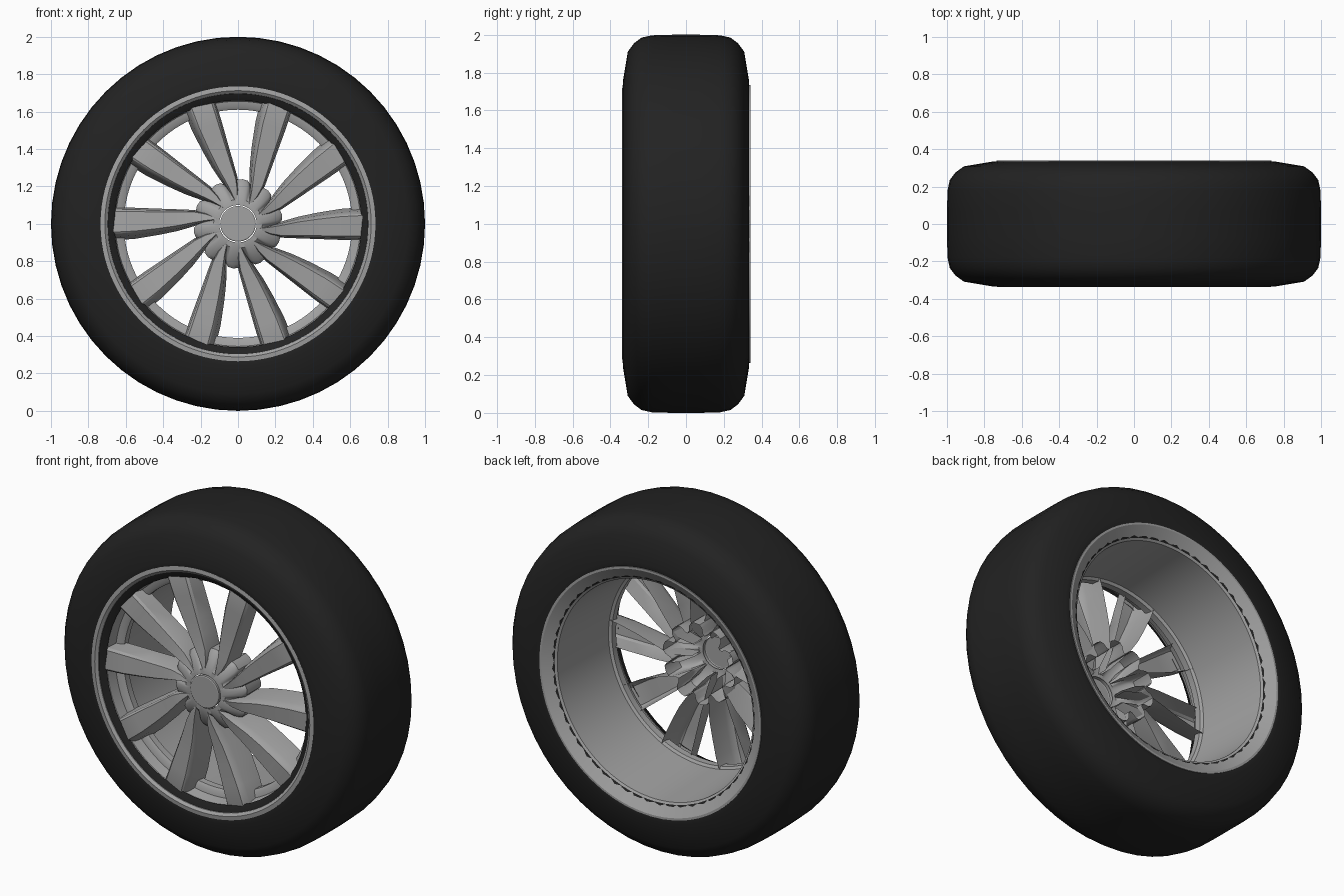
import bpy, bmesh, math
from math import cos, sin, radians, pi

cube = bpy.data.objects.get("Cube")
if cube:
    bpy.data.objects.remove(cube, do_unlink=True)

COUNT = 10            # spokes
STEP = 2 * pi / COUNT


def material(name, value, rough):
    m = bpy.data.materials.new(name)
    m.use_nodes = True
    colour = (value, value, value, 1)
    m.diffuse_color = colour
    node = m.node_tree.nodes["Principled BSDF"]
    node.inputs["Base Color"].default_value = colour
    node.inputs["Roughness"].default_value = rough
    return m


rubber = material("black rubber", 0.016, 0.8)
alloy = material("grey alloy", 0.36, 0.5)


def polar(bm, r, a, y, t=0):
    """Vertex on the wheel: radius, angle, depth and tangential offset."""
    return bm.verts.new((r * cos(a) - t * sin(a), y, 1 + r * sin(a) + t * cos(a)))


def bridge(bm, rows, closed):
    for a, b in zip(rows, rows[1:]):
        n = len(a)
        for i in range(n if closed else n - 1):
            j = (i + 1) % n
            bm.faces.new((a[i], a[j], b[j], b[i]))


def finish(bm, name, mat, angle):
    bmesh.ops.recalc_face_normals(bm, faces=bm.faces[:])
    mesh = bpy.data.meshes.new(name)
    bm.to_mesh(mesh)
    bm.free()
    mesh.materials.append(mat)
    obj = bpy.data.objects.new(name, mesh)
    bpy.context.collection.objects.link(obj)
    bpy.ops.object.select_all(action="DESELECT")
    obj.select_set(True)
    bpy.context.view_layer.objects.active = obj
    bpy.ops.object.shade_smooth_by_angle(angle=radians(angle))
    return obj


def revolve(name, profile, segments, mat, angle=30, cap=False):
    """Spin (radius, depth) points around the axle."""
    bm = bmesh.new()
    rows = [[polar(bm, r, 2 * pi * i / segments, y) for i in range(segments)]
            for r, y in profile]
    bridge(bm, rows, True)
    if cap:
        bm.faces.new(rows[0])
    return finish(bm, name, mat, angle)


# Tyre: symmetric rounded section
half = [(0.66, 0.30), (0.72, 0.335), (0.76, 0.333), (0.91, 0.308), (0.955, 0.275),
        (0.985, 0.235), (0.997, 0.18), (1.0, 0.07)]
revolve("tyre", half + [(r, -y) for r, y in reversed(half)], 56, rubber, 45)

# Rim: rear lip, barrel, inner flange and stepped front lip
revolve("rim", [(0.70, 0.30), (0.735, 0.325), (0.735, 0.34), (0.722, 0.34),
                (0.648, 0.292), (0.625, -0.16), (0.61, -0.17), (0.61, -0.21),
                (0.625, -0.22), (0.655, -0.225), (0.668, -0.285), (0.69, -0.295),
                (0.697, -0.325), (0.712, -0.338), (0.735, -0.335),
                (0.735, -0.32), (0.70, -0.30)], 96, alloy)

# Centre cap with a fine groove around it
revolve("centre_cap", [(0.09, -0.318), (0.095, -0.315), (0.095, -0.295)],
        48, alloy, cap=True)

# Hub shell: lobed outline with one petal between each pair of spokes
lobe = [(-18, 0.18), (-14, 0.19), (-11, 0.22), (-7, 0.236),
        (0, 0.24), (7, 0.236), (11, 0.22), (14, 0.19)]
bm = bmesh.new()
rows = []
for scale, y, blend in ((0.1, -0.308, 0), (0.13, -0.306, 0), (0.92, -0.27, 1),
                        (1.0, -0.25, 1), (1.0, -0.12, 1)):
    row = []
    for k in range(COUNT):
        for deg, r in lobe:
            radius = r * scale if blend else scale
            row.append(polar(bm, radius, radians(12 + deg) + k * STEP, y))
    rows.append(row)
bridge(bm, rows, True)
finish(bm, "hub", alloy, 35)

# Spokes: folded blades lofted through stations
# (radius, swirl degrees, half width, front depth, back depth)
stations = [(0.685, 0, 0.082, -0.300, -0.17), (0.66, 0, 0.088, -0.306, -0.16),
            (0.55, -0.3, 0.083, -0.305, -0.15), (0.42, -1.5, 0.070, -0.302, -0.14),
            (0.32, -3.5, 0.058, -0.302, -0.13), (0.24, -7, 0.045, -0.305, -0.13),
            (0.18, -10, 0.028, -0.308, -0.15), (0.12, -13, 0.006, -0.309, -0.22)]
# (share of half width, share of depth) across the blade
section = [(1.0, 1.0), (0.78, 0.25), (0.6, 0.04), (0.5, 0.0),
           (-0.75, 0.05), (-0.88, 0.14), (-1.0, 0.75)]
for k in range(COUNT):
    bm = bmesh.new()
    rows = []
    for r, swirl, w, front, back in stations:
        a = k * STEP + radians(swirl)
        rows.append([polar(bm, r, a, front + d * (back - front), t * w)
                     for t, d in section])
    bridge(bm, rows, False)
    bm.faces.new(rows[0])
    finish(bm, f"spoke_{k + 1}", alloy, 28)
